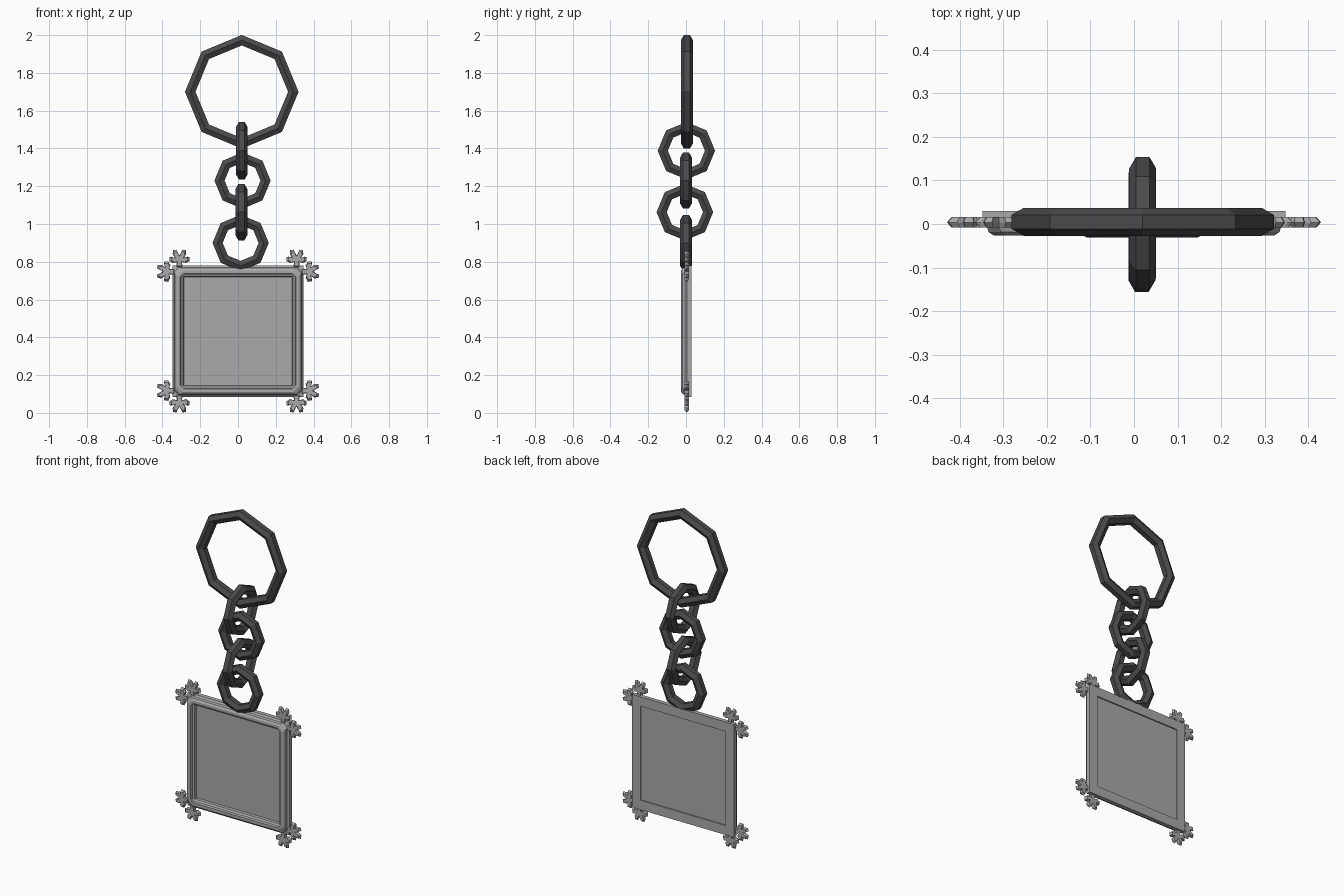
import bpy, bmesh, math
from mathutils import Vector

if "Cube" in bpy.data.objects:
    bpy.data.objects.remove(bpy.data.objects["Cube"])


def material(name, v):
    m = bpy.data.materials.new(name)
    m.diffuse_color = (v, v, v, 1)
    m.use_nodes = True
    m.node_tree.nodes["Principled BSDF"].inputs["Base Color"].default_value = m.diffuse_color
    return m


dark_steel = material("dark steel", 0.07)
light_metal = material("light grey metal", 0.40)


def finish(bm, name, mat):
    bmesh.ops.remove_doubles(bm, verts=bm.verts, dist=0.0002)
    bmesh.ops.recalc_face_normals(bm, faces=bm.faces)
    me = bpy.data.meshes.new(name)
    bm.to_mesh(me)
    bm.free()
    me.materials.append(mat)
    ob = bpy.data.objects.new(name, me)
    bpy.context.collection.objects.link(ob)
    return ob


def bridge(bm, a, b):
    n = len(a)
    for i in range(n):
        j = (i + 1) % n
        bm.faces.new((a[i], a[j], b[j], b[i]))


# Octagonal rings with a hexagonal tube
def ring(name, center, major, minor, across):
    u = Vector((1, 0, 0)) if across == "x" else Vector((0, 1, 0))
    axis = Vector((0, 1, 0)) if across == "x" else Vector((1, 0, 0))
    c = Vector(center)
    bm = bmesh.new()
    loops = []
    for i in range(8):
        t = math.pi / 4 * i
        d = u * math.cos(t) + Vector((0, 0, math.sin(t)))
        loop = []
        for k in range(6):
            a = math.radians(30 + 60 * k)
            loop.append(bm.verts.new(c + d * (major + minor * math.cos(a)) + axis * minor * math.sin(a)))
        loops.append(loop)
    for i in range(8):
        bridge(bm, loops[i], loops[(i + 1) % 8])
    finish(bm, name, dark_steel)


ring("key_ring", (0.02, 0.005, 1.70), 0.273, 0.032, "x")
ring("chain_link_1", (0.02, 0.002, 1.388), 0.125, 0.031, "y")
ring("chain_link_2", (0.024, 0.0, 1.23), 0.122, 0.031, "x")
ring("chain_link_3", (0.018, -0.006, 1.063), 0.123, 0.031, "y")
ring("chain_link_4", (0.014, 0.0, 0.90), 0.122, 0.031, "x")

# Picture frame: nested square loops (half size, corner cut, y), back to front
CZ = 0.433
profile = [
    (0.29, 0, 0.022), (0.29, 0, 0.030), (0.348, 0, 0.030), (0.348, 0, 0.004),
    (0.338, 0.025, -0.004), (0.334, 0.03, -0.018), (0.322, 0.03, -0.026),
    (0.306, 0.02, -0.026), (0.302, 0.012, -0.014), (0.290, 0, -0.008), (0.287, 0, 0.006),
]
bm = bmesh.new()
loops = []
for h, c, y in profile:
    k = h - c
    pts = [(h, k), (k, h), (-k, h), (-h, k), (-h, -k), (-k, -h), (k, -h), (h, -k)]
    loops.append([bm.verts.new((x, y, CZ + z)) for x, z in pts])
for a, b in zip(loops, loops[1:]):
    bridge(bm, a, b)
bm.faces.new(loops[0])   # back panel
bm.faces.new(loops[-1])  # front panel
finish(bm, "pendant_frame", light_metal)

# Lobed leaf ornaments, two at each corner; outline is (across, outward)
half = [(0.016, -0.012), (0.014, 0.018), (0.036, 0.012), (0.045, 0.020), (0.054, 0.022),
        (0.053, 0.044), (0.042, 0.046), (0.024, 0.040), (0.036, 0.060), (0.034, 0.080),
        (0.016, 0.083), (0.010, 0.070)]
outline = half + [(0, 0.052)] + [(-u, v) for u, v in reversed(half)]


def leaf(name, x, z, out, side):
    bm = bmesh.new()
    rows = []
    for y, s in ((-0.008, 0.8), (0.004, 1.0), (0.016, 0.8)):
        row = []
        for u, v in outline:
            u, v = u * s, 0.03 + (v - 0.03) * s
            row.append(bm.verts.new((x + out[0] * v + side[0] * u, y, z + out[1] * v + side[1] * u)))
        rows.append(row)
    bridge(bm, rows[0], rows[1])
    bridge(bm, rows[1], rows[2])
    bm.faces.new(rows[0])
    bm.faces.new(rows[2])
    finish(bm, name, light_metal)


for sx, h in ((-1, "left"), (1, "right")):
    for sz, v in ((-1, "bottom"), (1, "top")):
        leaf(f"leaf_{v}_{h}_upright", sx * 0.31, CZ + sz * 0.348, (0, sz), (1, 0))
        leaf(f"leaf_{v}_{h}_sideways", sx * 0.346, CZ + sz * 0.315, (sx, 0), (0, 1))
